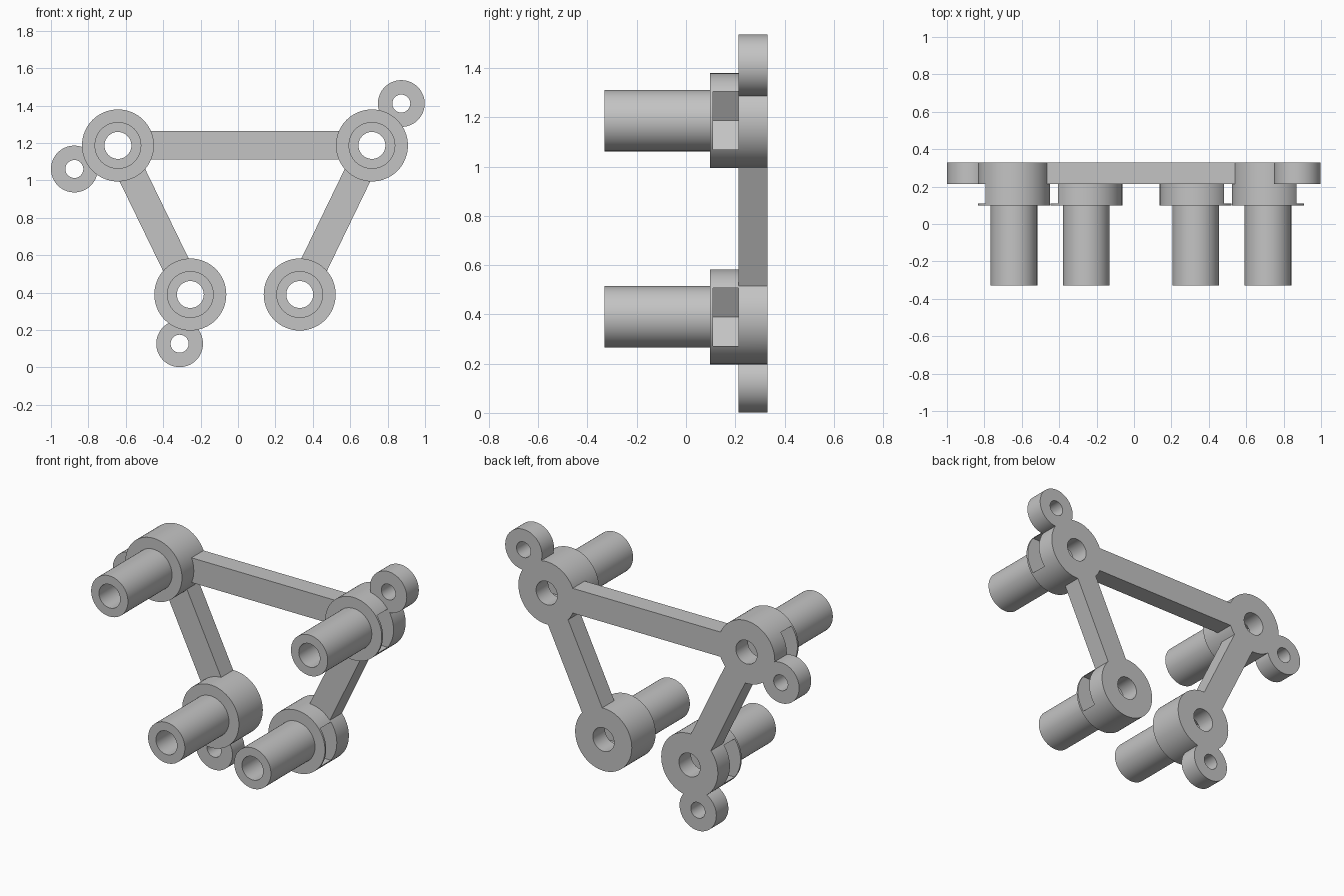
import bpy, bmesh, math
from mathutils import Matrix, Vector

cube = bpy.data.objects.get("Cube")
if cube:
    bpy.data.objects.remove(cube, do_unlink=True)

FRONT, SEAM, BACK = -0.33, 0.098, 0.33      # depth of tube end, boss face, rear face
PLATE = 0.213                               # front of bars and lugs
BOSS_R, TUBE_R, BORE_R = 0.1925, 0.125, 0.072
LUG_R, LUG_BORE = 0.125, 0.048
BAR_HALF = 0.076
NUT_HALF = 0.1175

grey = bpy.data.materials.new("plain_grey")
grey.use_nodes = True
colour = (0.55, 0.55, 0.55, 1)
grey.diffuse_color = colour
grey.node_tree.nodes["Principled BSDF"].inputs["Base Color"].default_value = colour


def finish(name, bm):
    bmesh.ops.recalc_face_normals(bm, faces=bm.faces)
    mesh = bpy.data.meshes.new(name)
    bm.to_mesh(mesh)
    bm.free()
    mesh.materials.append(grey)
    obj = bpy.data.objects.new(name, mesh)
    bpy.context.collection.objects.link(obj)
    return obj


def smooth(obj):
    obj.data.polygons.foreach_set("use_smooth", [True] * len(obj.data.polygons))
    obj.data.set_sharp_from_angle(angle=math.radians(30))


def revolve(name, profile, x, z, segments=64):
    """Turn a closed (radius, depth) profile about the front-to-back axis."""
    bm = bmesh.new()
    rings = []
    for i in range(segments):
        a = math.tau * i / segments
        rings.append([bm.verts.new((x + r * math.cos(a), y, z + r * math.sin(a)))
                      for r, y in profile])
    n = len(profile)
    for i, ring in enumerate(rings):
        after = rings[(i + 1) % segments]
        for j in range(n):
            k = (j + 1) % n
            bm.faces.new((ring[j], ring[k], after[k], after[j]))
    return finish(name, bm)


def prism(name, outline, y0, y1):
    """Extrude an (x, z) outline from y0 to y1."""
    bm = bmesh.new()
    face = bm.faces.new([bm.verts.new((x, y0, z)) for x, z in outline])
    out = bmesh.ops.extrude_face_region(bm, geom=[face])
    moved = [g for g in out["geom"] if isinstance(g, bmesh.types.BMVert)]
    bmesh.ops.translate(bm, verts=moved, vec=(0, y1 - y0, 0))
    return finish(name, bm)


def cut(obj, cutter):
    mod = obj.modifiers.new("slot", 'BOOLEAN')
    mod.operation = 'DIFFERENCE'
    mod.solver = 'EXACT'
    mod.object = cutter
    bpy.context.view_layer.update()
    graph = bpy.context.evaluated_depsgraph_get()
    mesh = bpy.data.meshes.new_from_object(obj.evaluated_get(graph))
    obj.modifiers.clear()
    obj.data = mesh
    bpy.data.objects.remove(cutter, do_unlink=True)


# Four bored posts, each with a nut slot opening outwards
posts = {
    "upper_right": (-0.642, 1.187),
    "upper_left": (0.716, 1.187),
    "lower_right": (-0.255, 0.39),
    "lower_left": (0.33, 0.39),
}
post_profile = [(BORE_R, FRONT), (TUBE_R, FRONT), (TUBE_R, SEAM),
                (BOSS_R, SEAM), (BOSS_R, BACK), (BORE_R, BACK)]
for label, (x, z) in posts.items():
    post = revolve(label + "_post", post_profile, x, z)
    side = math.copysign(1, x)
    point = 2 * NUT_HALF / math.sqrt(3)     # hexagon corner at the blind end
    outline = [(-point, 0), (-point / 2, NUT_HALF), (0.3, NUT_HALF),
               (0.3, -NUT_HALF), (-point / 2, -NUT_HALF)]
    slot = prism("slot_cutter", [(x + side * u, z + v) for u, v in outline],
                 0.11, PLATE)
    slot.hide_render = True
    cut(post, slot)
    smooth(post)

# Three mounting lugs
lugs = {
    "upper_right": (-0.875, 1.061),
    "upper_left": (0.873, 1.411),
    "lower_right": (-0.312, 0.127),
}
lug_profile = [(LUG_BORE, PLATE), (LUG_R, PLATE), (LUG_R, BACK), (LUG_BORE, BACK)]
for label, (x, z) in lugs.items():
    smooth(revolve(label + "_lug", lug_profile, x, z))

# Three bars joining the posts, ending inside the bosses
bars = {
    "top_bar": ("upper_right", "upper_left"),
    "right_bar": ("upper_right", "lower_right"),
    "left_bar": ("upper_left", "lower_left"),
}
for name, (start, end) in bars.items():
    a, b = Vector(posts[start]), Vector(posts[end])
    along = (b - a).normalized()
    across = Vector((-along.y, along.x)) * BAR_HALF
    a, b = a + along * 0.165, b - along * 0.165
    prism(name, [a + across, b + across, b - across, a - across], PLATE, BACK)
